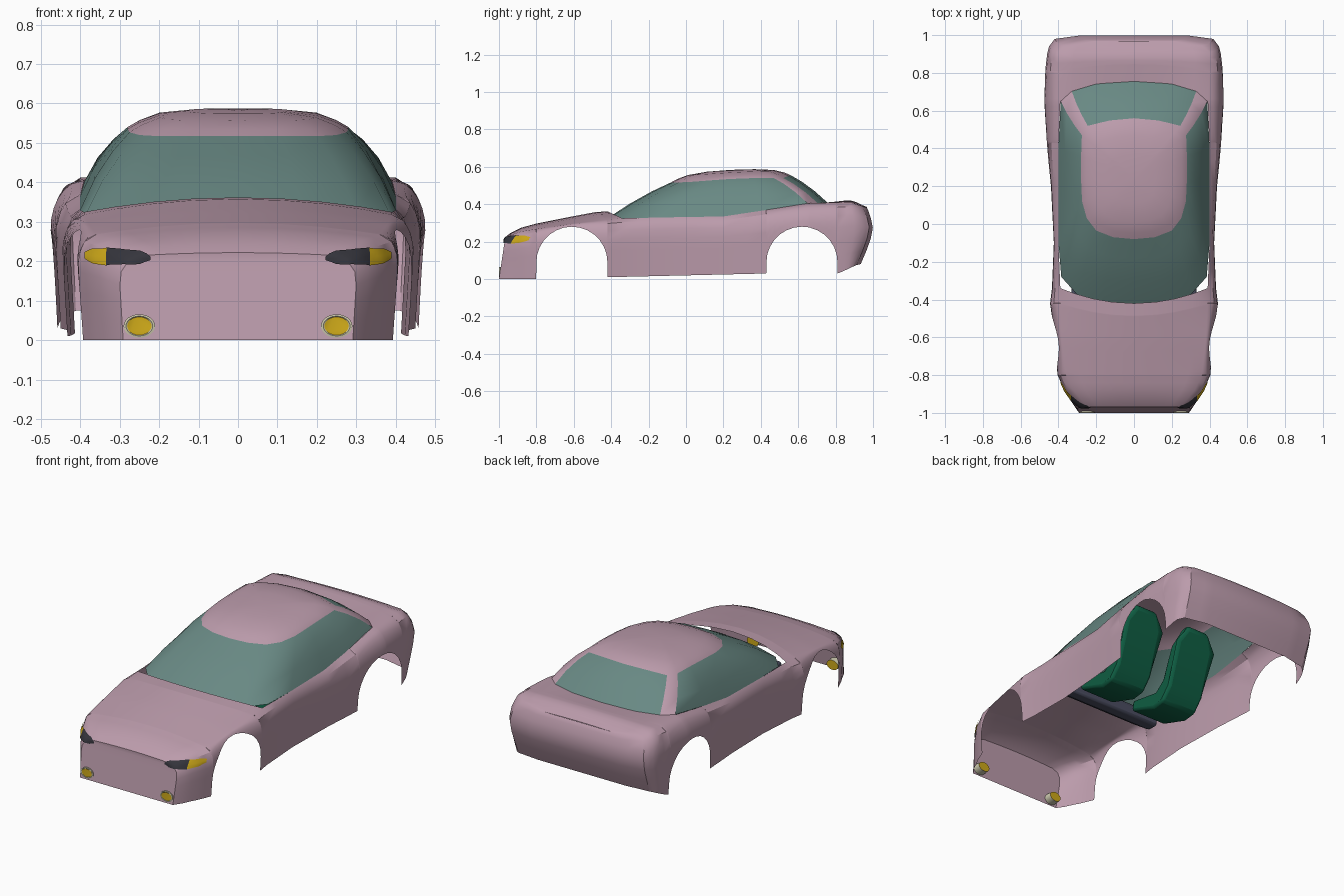
import bpy, bmesh, math
from mathutils import Vector
from mathutils.bvhtree import BVHTree

cube = bpy.data.objects.get("Cube")
if cube:
    bpy.data.objects.remove(cube)


def material(name, rgb):
    m = bpy.data.materials.new(name)
    m.use_nodes = True
    m.diffuse_color = (*rgb, 1)
    m.node_tree.nodes["Principled BSDF"].inputs["Base Color"].default_value = (*rgb, 1)
    return m


PINK = material("dusty pink paint", (.50, .33, .41))
GLASS = material("teal glass", (.14, .25, .23))
YELLOW = material("amber lens", (.62, .40, .01))
DARK = material("dark lens", (.035, .035, .045))
CREAM = material("cream rim", (.60, .58, .42))
GREEN = material("green upholstery", (.005, .12, .06))
SLATE = material("slate dashboard", (.07, .075, .12))


def finish(name, bm, mats, angle=35):
    me = bpy.data.meshes.new(name)
    bm.to_mesh(me)
    bm.free()
    ob = bpy.data.objects.new(name, me)
    bpy.context.collection.objects.link(ob)
    for m in mats:
        me.materials.append(m)
    bpy.ops.object.select_all(action='DESELECT')
    ob.select_set(True)
    bpy.context.view_layer.objects.active = ob
    bpy.ops.object.shade_smooth_by_angle(angle=math.radians(angle))
    return ob


def lerp(rows, y):
    if y <= rows[0][0]:
        return rows[0][1:]
    for a, b in zip(rows, rows[1:]):
        if y <= b[0]:
            t = (y - a[0]) / (b[0] - a[0])
            return [p + (q - p) * t for p, q in zip(a[1:], b[1:])]
    return rows[-1][1:]


# Body shell: y, half width, shoulder half width, shoulder height, centre height
BODY = [(-.97, .30, .24, .215, .222), (-.94, .33, .27, .235, .245), (-.88, .37, .32, .255, .275),
        (-.8, .405, .36, .268, .297), (-.6, .42, .38, .297, .33), (-.42, .445, .39, .318, .358),
        (-.34, .435, .39, .325, .362), (-.1, .425, .40, .33, .36), (.2, .44, .40, .335, .36),
        (.4, .46, .40, .365, .38), (.65, .475, .39, .405, .408), (.82, .47, .40, .41, .42),
        (.9, .46, .40, .412, .42), (.94, .45, .40, .40, .412), (.98, .42, .36, .39, .395),
        (1, .28, .24, .38, .385)]
SILL = [(-.8, 0), (-.42, .01), (.43, .03), (.81, .03), (1, .08)]
REAR = [(.07, -.07), (.2, -.015), (.28, 0), (.34, -.015), (.4, -.04)]
ARCHES, RADIUS = (-.61, .62), .19
COWL, DECK = -.34, .65


def lower_edge(y):
    for c in ARCHES:
        d = abs(y - c)
        if d <= RADIUS + .0001:
            return .09 + math.sqrt(max(0, RADIUS ** 2 - d * d))
    return lerp(SILL, y)[0]


def end_shift(y, z):
    if y < -.9:
        return -.03 * max(0, 1 - z / .2) * (-.9 - y) / .07
    if y > .82:
        return lerp(REAR, z)[0] * min(1, (y - .82) / .16)
    return 0


LEVELS = 7
CROWN = (.8, .55, .3, 0)


def half_section(y):
    w, bx, bz, tz = lerp(BODY, y)
    low, wide = lower_edge(y), .7 * bz
    pts = []
    for i in range(LEVELS):
        z = low + (bz - low) * (1 - (1 - i / (LEVELS - 1)) ** 1.5)
        if z < wide:
            x = w * (1 - .03 * (1 - z / wide))
        else:
            t = min(1, (z - wide) / (bz - wide))
            x = bx + (w - bx) * math.sqrt(1 - t * t)
        pts.append((x, y + end_shift(y, z), z))
    # Hood and deck edges bow towards the ends
    bow = 0
    if y <= COWL:
        bow = -.08 * max(0, (y + .8) / .46)
    elif y >= DECK:
        bow = .1 * max(0, 1 - (y - DECK) / .25)
    for f in CROWN:
        k = 1 - f * f
        z = bz + (tz - bz) * k
        pts.append((bx * f, y + bow * k + end_shift(y, bz), z))
    return pts


ys = [-.97, -.94, -.91, -.88, -.84, COWL, -.25, -.1, .05, .2, .33, DECK, .86, .9, .94, .965, .98, .992, 1]
for c in ARCHES:
    ys += [c - RADIUS * math.cos(math.pi * i / 14) for i in range(15)]
    ys += [c - RADIUS - .001, c + RADIUS + .001]
ys.sort()

bm = bmesh.new()
rings = []
for y in ys:
    half = half_section(y)
    full = half + [(-x, yy, z) for x, yy, z in reversed(half[:-1])]
    rings.append([bm.verts.new(p) for p in full])
n = len(rings[0])
for ya, yb, a, b in zip(ys, ys[1:], rings, rings[1:]):
    cabin = ya >= COWL and yb <= DECK
    for i in range(n - 1):
        if not (cabin and LEVELS - 1 <= i < n - LEVELS):
            bm.faces.new((a[i], a[i + 1], b[i + 1], b[i]))
for ring in (rings[0], rings[-1]):
    for i in range(n // 2):
        quad = [ring[i], ring[i + 1], ring[n - 2 - i], ring[n - 1 - i]]
        bm.faces.new(list(dict.fromkeys(quad)))
bmesh.ops.delete(bm, geom=[v for v in bm.verts if not v.link_faces], context='VERTS')
bmesh.ops.recalc_face_normals(bm, faces=bm.faces)
surface = BVHTree.FromBMesh(bm)
finish("body_shell", bm, [PINK], 32)

# Greenhouse: matching points on the belt line and the roof edge, front to rear
BELT = [(0, -.42, .325), (.16, -.415, .322), (.30, -.375, .318), (.385, -.28, .322), (.40, -.1, .33),
        (.40, .2, .335), (.40, .4, .365), (.388, .65, .405), (.33, .705, .405), (.2, .742, .408), (0, .755, .41)]
ROOF = [(0, -.08, .517), (.11, -.07, .517), (.2, -.035, .517), (.25, .03, .52), (.275, .12, .527),
        (.28, .23, .535), (.28, .36, .54), (.276, .47, .54), (.245, .52, .54), (.13, .548, .552), (0, .56, .555)]
PILLAR = 7


def loop(points):
    return points + [(-x, y, z) for x, y, z in reversed(points[1:-1])]


bm = bmesh.new()
belt, edge = [[Vector(p) for p in loop(r)] for r in (BELT, ROOF)]
rows = []
for t in (0, .35, .7, 1):
    swell = .02 * math.sin(math.pi * t)
    rows.append([bm.verts.new(a.lerp(b, t) + Vector((a.x * swell, 0, swell * .6))) for a, b in zip(belt, edge)])
for f in (.9, .72, .4):
    ring = []
    for e in edge:
        x, y = e.x * f, .24 + (e.y - .24) * f
        peak = .57 + .05 * y
        ring.append(bm.verts.new((x, y, e.z + (peak - e.z) * (1 - f ** 4))))
    rows.append(ring)
m = len(belt)
for r, (a, b) in enumerate(zip(rows, rows[1:])):
    for i in range(m):
        j = (i + 1) % m
        face = bm.faces.new((a[i], a[j], b[j], b[i]))
        pillar = i in (PILLAR, m - 1 - PILLAR)
        face.material_index = 0 if r >= 3 or pillar else 1
top = bm.verts.new((0, .24, .584))
for i in range(m):
    bm.faces.new((rows[-1][i], rows[-1][(i + 1) % m], top))
bmesh.ops.recalc_face_normals(bm, faces=bm.faces)
finish("cabin_roof_and_glass", bm, [PINK, GLASS])

# Headlights: thin lenses laid on the nose, amber on the outer part
LENS = [(.222, .203, .212), (.25, .192, .224), (.33, .189, .231), (.365, .194, .231), (.385, .207, .222)]


def on_nose(x, z):
    hit, normal, _, _ = surface.ray_cast(Vector((x, -2, z)), Vector((0, 1, 0)))
    if hit is None:
        return Vector((x, -.84, z))
    if normal.y > 0:
        normal = -normal
    return hit + normal * .005


for side, name in ((1, "left"), (-1, "right")):
    bm = bmesh.new()
    cols, xs = [], []
    for i in range(19):
        x = .222 + .163 * i / 18
        lo, hi = lerp(LENS, x)
        xs.append(x)
        cols.append([bm.verts.new(on_nose(side * x, lo + (hi - lo) * k / 4)) for k in range(5)])
    for x, a, b in zip(xs, cols, cols[1:]):
        for k in range(4):
            face = bm.faces.new((a[k], b[k], b[k + 1], a[k + 1]))
            face.material_index = 1 if x > .325 else 0
    bmesh.ops.recalc_face_normals(bm, faces=bm.faces)
    finish(name + "_headlight", bm, [DARK, YELLOW])

    # Fog lamp: oval cream tube with an amber lens set in it
    bm = bmesh.new()
    rings = []
    for r, y in ((.036, -.955), (.040, -.999), (.034, -1.0), (.031, -.998)):
        rings.append([bm.verts.new((side * .25 + r * math.cos(a), y, .036 + .74 * r * math.sin(a)))
                      for a in (2 * math.pi * i / 24 for i in range(24))])
    for a, b in zip(rings, rings[1:]):
        for i in range(24):
            j = (i + 1) % 24
            bm.faces.new((a[i], a[j], b[j], b[i]))
    for ring in (rings[0], rings[-1]):
        bm.faces.new(ring).material_index = 1
    bmesh.ops.recalc_face_normals(bm, faces=bm.faces)
    finish(name + "_fog_lamp", bm, [CREAM, YELLOW])


# Interior parts: side profile (y, z) extruded across x
def extruded(name, profile, x, half, mat, bevel):
    bm = bmesh.new()
    a, b = [[bm.verts.new((x + s * half, y, z)) for y, z in profile] for s in (-1, 1)]
    bm.faces.new(a)
    bm.faces.new(b)
    for i in range(len(a)):
        j = (i + 1) % len(a)
        bm.faces.new((a[i], a[j], b[j], b[i]))
    for v in bm.verts:
        if v.co.z > .4:
            v.co.x = x + (v.co.x - x) * .6
    bmesh.ops.recalc_face_normals(bm, faces=bm.faces)
    ob = finish(name, bm, [mat])
    mod = ob.modifiers.new("soft_edges", 'BEVEL')
    mod.width, mod.segments = bevel, 2
    return ob


SEAT = [(-.1, .12), (-.09, .18), (.1, .15), (.16, .2), (.23, .38), (.27, .48), (.31, .49),
        (.33, .46), (.3, .38), (.22, .14), (.16, .07), (.08, .06)]
DASH = [(-.4, .27), (-.38, .3), (-.26, .28), (-.19, .23), (-.2, .17), (-.26, .17)]
extruded("left_seat", SEAT, .18, .115, GREEN, .015)
extruded("right_seat", SEAT, -.18, .115, GREEN, .015)
extruded("dashboard", DASH, 0, .33, SLATE, .012)
